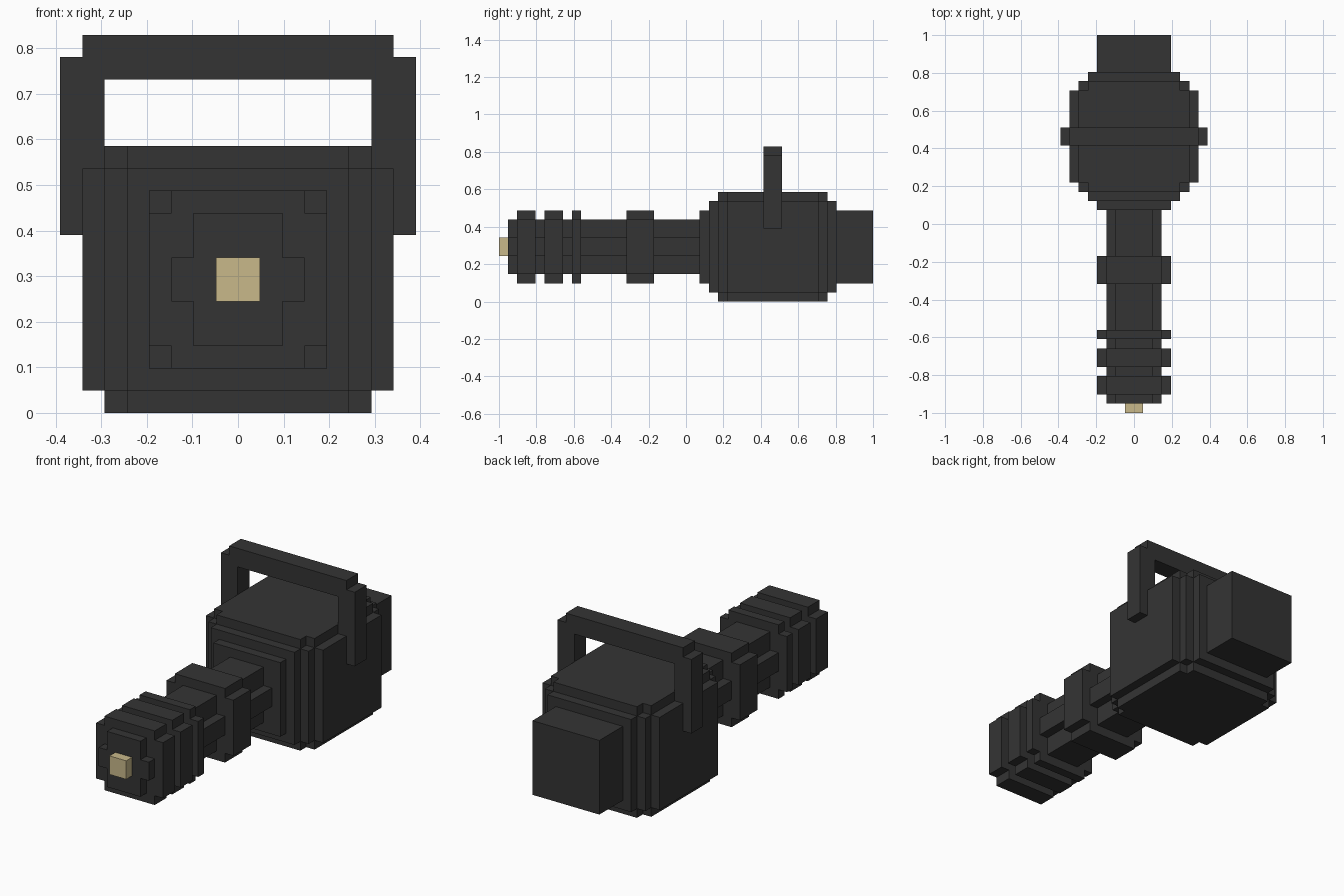
import bpy, bmesh

if "Cube" in bpy.data.objects:
    bpy.data.objects.remove(bpy.data.objects["Cube"])

U = 2 / 41          # one block of the model's grid
ZMID = 6            # height of the long axis, in blocks


def material(name, rgb):
    m = bpy.data.materials.new(name)
    m.diffuse_color = (*rgb, 1)
    m.use_nodes = True
    m.node_tree.nodes["Principled BSDF"].inputs["Base Color"].default_value = m.diffuse_color
    return m


DARK = material("dark grey", (0.034, 0.034, 0.034))
TAN = material("tan", (0.578, 0.479, 0.254))


def extrude_sections(name, sections, mat):
    """Each section is (outline of (x, z), y start, y end) in blocks."""
    bm = bmesh.new()
    for outline, y0, y1 in sections:
        face = bm.faces.new([bm.verts.new((x * U, (y0 - 20.5) * U, z * U)) for x, z in outline])
        new = bmesh.ops.extrude_face_region(bm, geom=[face], use_keep_orig=True)["geom"]
        moved = [v for v in new if isinstance(v, bmesh.types.BMVert)]
        bmesh.ops.translate(bm, verts=moved, vec=(0, (y1 - y0) * U, 0))
    bmesh.ops.recalc_face_normals(bm, faces=bm.faces)
    me = bpy.data.meshes.new(name)
    bm.to_mesh(me)
    bm.free()
    me.materials.append(mat)
    ob = bpy.data.objects.new(name, me)
    bpy.context.collection.objects.link(ob)
    return ob


def square(r):
    return [(-r, ZMID - r), (r, ZMID - r), (r, ZMID + r), (-r, ZMID + r)]


def cross(w, wi, h, hi):
    """Notched outline: half width w up to half height hi, wi up to h."""
    q = [(w, hi), (wi, hi), (wi, h)]
    pts = q + [(-x, z) for x, z in reversed(q)]
    pts += [(-x, -z) for x, z in pts]
    return [(x, z + ZMID) for x, z in pts]


def rect(x, z0, z1):
    return [(-x, z0), (x, z0), (x, z1), (-x, z1)]


# Nozzle tip
extrude_sections("nozzle_tip", [(square(1), 0, 1)], TAN)

# Barrel with cross-shaped section
extrude_sections("barrel", [(cross(3, 2, 3, 1), 1, 22)], DARK)

# Collars along the barrel
for i, (a, b) in enumerate([(2, 4), (5, 7), (8, 9), (14, 17)]):
    extrude_sections(f"barrel_collar_{i + 1}", [(cross(4, 3, 4, 3), a, b)], DARK)

# Main housing, stepped at both ends
extrude_sections("housing", [
    (square(4), 22, 23),
    (square(5), 23, 24),
    (cross(6, 5, 6, 5), 24, 25),
    (cross(7, 6, 6, 5), 25, 35),
    (cross(6, 5, 6, 5), 35, 36),
    (square(5), 36, 37),
], DARK)

# Rear block
extrude_sections("rear_block", [(square(4), 37, 41)], DARK)

# Carry handle: one arch-shaped outline
right = [(7, 17), (7, 16), (8, 16), (8, 8), (6, 8), (6, 15)]
arch = right + [(-x, z) for x, z in reversed(right)]
extrude_sections("carry_handle", [(arch, 29, 31)], DARK)
